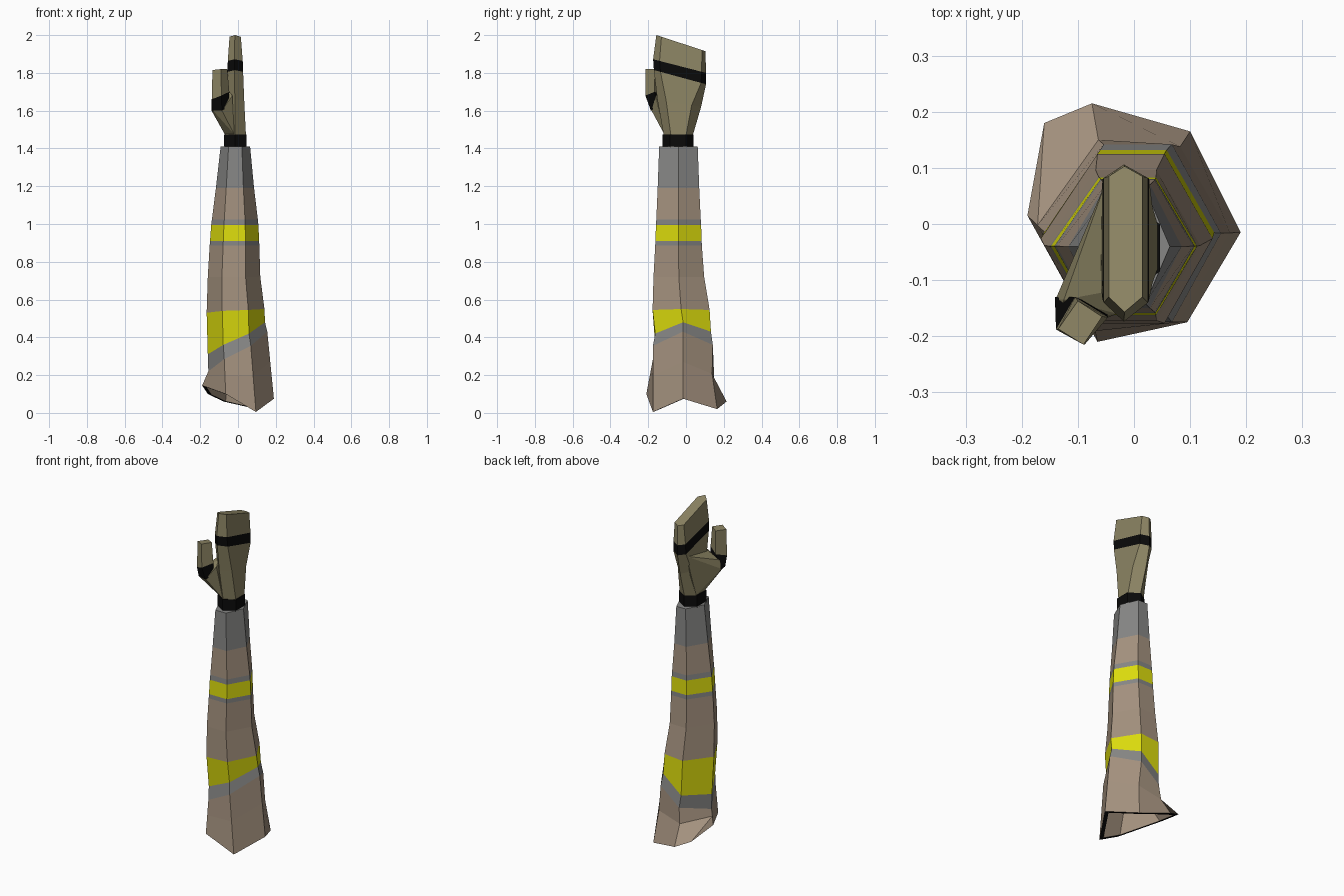
import bpy, bmesh
from mathutils import Vector

if "Cube" in bpy.data.objects:
    bpy.data.objects.remove(bpy.data.objects["Cube"])


def material(name, rgb):
    m = bpy.data.materials.new(name)
    m.diffuse_color = (*rgb, 1)
    m.use_nodes = True
    m.node_tree.nodes["Principled BSDF"].inputs["Base Color"].default_value = m.diffuse_color
    return m


TAN, GREY, YELLOW, BLACK, OLIVE = range(5)
MATS = [material("tan cloth", (0.37, 0.285, 0.21)),
        material("grey trim", (0.24, 0.24, 0.235)),
        material("yellow stripe", (0.72, 0.72, 0.004)),
        material("black rubber", (0.003, 0.003, 0.003)),
        material("olive glove", (0.26, 0.23, 0.125))]


def finish(name, bm):
    bmesh.ops.remove_doubles(bm, verts=bm.verts, dist=0.0005)
    bmesh.ops.recalc_face_normals(bm, faces=bm.faces)
    mesh = bpy.data.meshes.new(name)
    bm.to_mesh(mesh)
    bm.free()
    for m in MATS:
        mesh.materials.append(m)
    obj = bpy.data.objects.new(name, mesh)
    bpy.context.collection.objects.link(obj)
    return obj


def loft(name, rings, colours, caps):
    """Skin rings of equal length; one colour per span, then the two caps."""
    bm = bmesh.new()
    rows = [[bm.verts.new(p) for p in r] for r in rings]
    n = len(rows[0])
    for a, b, c in zip(rows, rows[1:], colours):
        for i in range(n):
            j = (i + 1) % n
            bm.faces.new((a[i], a[j], b[j], b[i])).material_index = c
    for row, c in zip((rows[0], rows[-1]), caps):
        bm.faces.new(row).material_index = c
    return finish(name, bm)


def hex_ring(z, x0, x1, y0, y1):
    """Left, front left, front right, right, back right, back left.
    The left point is doubled so that the hem can have seven corners."""
    w, ym = x1 - x0, (y0 + y1) / 2
    zs = z if isinstance(z, tuple) else (z,) * 6
    xy = [(x0, ym), (x0 + .27 * w, y0), (x0 + .72 * w, y0), (x1, ym),
          (x0 + .72 * w, y1), (x0 + .33 * w, y1)]
    pts = [(x, y, h) for (x, y), h in zip(xy, zs)]
    return pts + [pts[0]]


# Sleeve: wrist to hem, then back up inside the open end
hem = [(-.19, .015, .145), (-.065, -.21, .10), (.095, -.175, .005),
       (.19, -.015, .075), (.1, .165, .02), (-.075, .215, .06), (-.16, .18, .1)]
waist = hex_ring((.22, .285, .355, .43, .36, .26), -.157, .155, -.175, .142)
flare = [Vector(a).lerp(Vector(b), .45) for a, b in zip(waist, hem)]
flare[4].y = .138
flare[5].y = .15
flare[6] = flare[0].copy()
centre = Vector((0, 0, .07))
lip = [Vector(p).lerp(centre, .12) for p in hem]
inner = [Vector(p).lerp(Vector((0, 0, p[2])), .2) for p in waist]
sleeve_rings = [
    hex_ring(1.41, -.092, .064, -.142, .062),
    hex_ring(1.19, -.117, .085, -.15, .07),
    hex_ring(1.025, -.138, .105, -.157, .078),
    hex_ring(.995, -.142, .108, -.159, .08),
    hex_ring(.91, -.148, .112, -.162, .083),
    hex_ring(.885, -.15, .113, -.163, .084),
    hex_ring(.72, -.16, .118, -.172, .096),
    hex_ring((.53, .54, .545, .55, .545, .535), -.166, .14, -.177, .125),
    hex_ring((.31, .36, .42, .48, .43, .33), -.16, .143, -.163, .132),
    waist, flare, hem, lip, inner]
loft("sleeve", sleeve_rings,
     [GREY, TAN, GREY, YELLOW, GREY, TAN, TAN, YELLOW, GREY, TAN, TAN, BLACK, TAN],
     (GREY, TAN))


def hand_ring(xm, xl, xr, front, back, fs, bs):
    """Front point, right shoulders, back point, left shoulders."""
    (fy, fz), (by, bz) = front, back

    def z(y):
        return fz + (bz - fz) * (y - fy) / (by - fy)
    return [(xm, fy, fz), (xr, fs, z(fs)), (xr, bs, z(bs)),
            (xm, by, bz), (xl, bs, z(bs)), (xl, fs, z(fs))]


# Wrist band
loft("wrist_band",
     [hand_ring(-.015, -.074, .046, (-.124, z), (.04, z), -.085, 0) for z in (1.40, 1.475)],
     [BLACK], (BLACK, BLACK))

# Mitten with a slanted finger stripe
loft("mitten", [
    hand_ring(-.015, -.068, .042, (-.118, 1.47), (.036, 1.47), -.08, 0),
    hand_ring(-.017, -.06, .033, (-.152, 1.66), (.08, 1.62), -.105, .03),
    hand_ring(-.018, -.056, .027, (-.17, 1.815), (.106, 1.74), -.135, .08),
    hand_ring(-.018, -.054, .025, (-.174, 1.872), (.106, 1.80), -.14, .082),
    hand_ring(-.017, -.045, .015, (-.157, 2.0), (.103, 1.915), -.13, .085)],
    [OLIVE, OLIVE, BLACK, OLIVE], (OLIVE, OLIVE))

# Thumb base: wedge between palm and thumb
bm = bmesh.new()
for p in [(-.07, -.075, 1.475), (-.02, -.115, 1.475), (-.066, 0, 1.475),
          (-.14, -.135, 1.6), (-.132, -.175, 1.6), (-.085, -.182, 1.6),
          (-.045, -.12, 1.70), (-.03, -.16, 1.68), (-.052, .07, 1.73),
          (-.03, 0, 1.5), (-.125, -.135, 1.65)]:
    bm.verts.new(p)
hull = bmesh.ops.convex_hull(bm, input=bm.verts)
bmesh.ops.delete(bm, geom=hull["geom_interior"], context="VERTS")
for f in bm.faces:
    f.material_index = OLIVE
finish("thumb_base", bm)

# Thumb with a black joint
loft("thumb", [
    [(-.138, -.172, 1.60), (-.085, -.186, 1.60), (-.05, -.155, 1.62), (-.141, -.13, 1.60)],
    [(-.139, -.188, 1.66), (-.088, -.215, 1.68), (-.046, -.166, 1.70), (-.105, -.13, 1.68)],
    [(-.135, -.187, 1.815), (-.09, -.215, 1.82), (-.057, -.165, 1.82), (-.1, -.137, 1.815)]],
    [BLACK, OLIVE], (BLACK, OLIVE))
